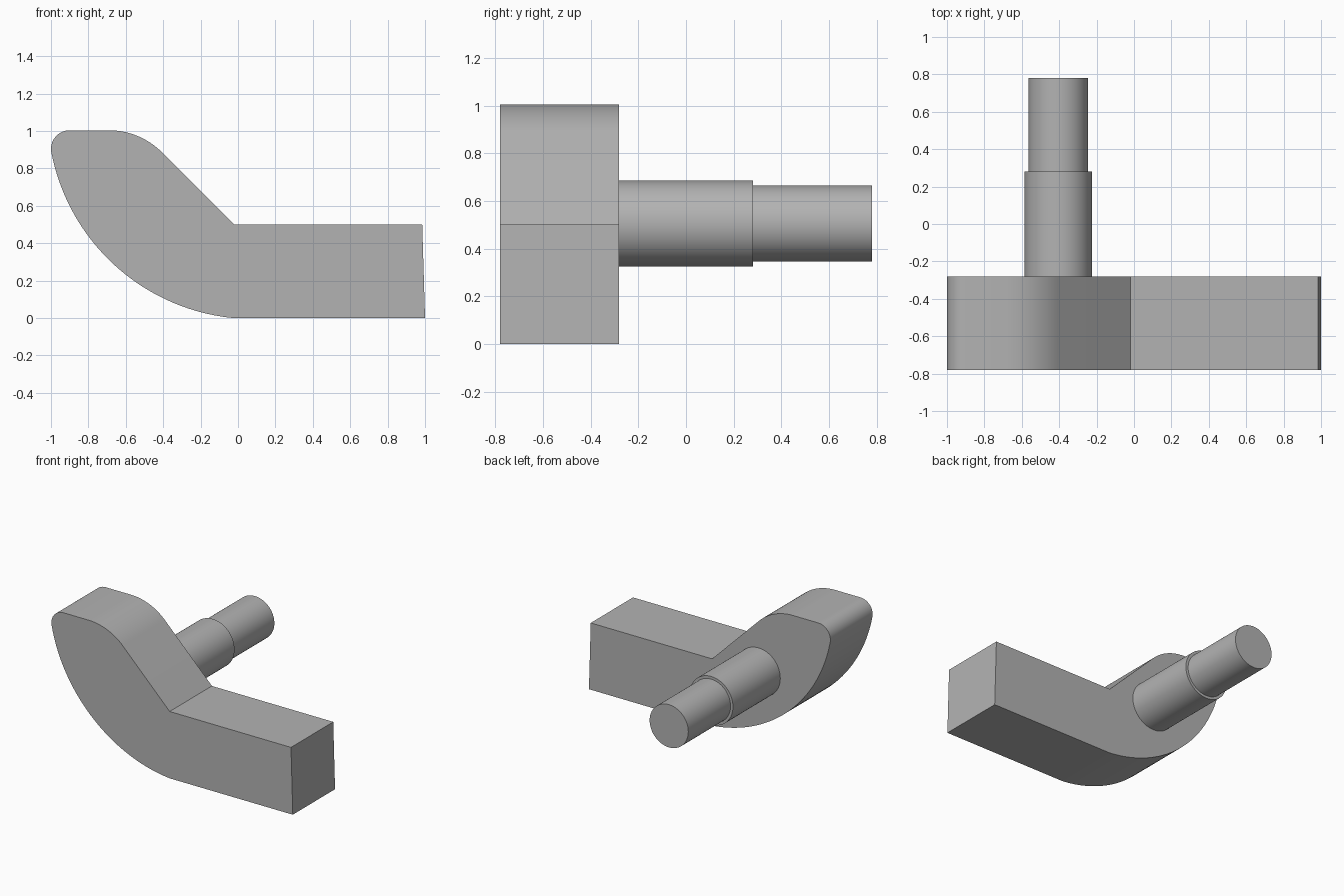
import bpy
from math import radians, cos, sin
from mathutils import Vector

if "Cube" in bpy.data.objects:
    bpy.data.objects.remove(bpy.data.objects["Cube"])

grey = bpy.data.materials.new("plain grey")
grey.use_nodes = True
colour = (0.45, 0.45, 0.45, 1)
grey.diffuse_color = colour
grey.node_tree.nodes["Principled BSDF"].inputs["Base Color"].default_value = colour


def arc(cx, cz, r, start, end, steps):
    """Points of an arc in the XZ plane, angles in degrees."""
    angles = [radians(start + (end - start) * i / steps) for i in range(steps + 1)]
    return [(cx + r * cos(a), cz + r * sin(a)) for a in angles]


def finish(obj):
    obj.data.materials.append(grey)
    bpy.ops.object.select_all(action="DESELECT")
    obj.select_set(True)
    bpy.context.view_layer.objects.active = obj
    bpy.ops.object.shade_smooth_by_angle(angle=radians(30))


def prism(name, profile, y0, y1):
    """Closed XZ profile extruded along Y."""
    n = len(profile)
    verts = [(x, y, z) for y in (y0, y1) for x, z in profile]
    faces = [tuple(range(n)), tuple(reversed(range(n, 2 * n)))]
    faces += [(i, i + n, (i + 1) % n + n, (i + 1) % n) for i in range(n)]
    mesh = bpy.data.meshes.new(name)
    mesh.from_pydata(verts, [], faces)
    obj = bpy.data.objects.new(name, mesh)
    bpy.context.collection.objects.link(obj)
    finish(obj)


def shaft(name, radius, y0, y1):
    bpy.ops.mesh.primitive_cylinder_add(
        vertices=72, radius=radius, depth=y1 - y0,
        location=(-0.405, (y0 + y1) / 2, 0.505), rotation=(radians(90), 0, 0))
    obj = bpy.context.object
    obj.name = name
    finish(obj)


# Bent lever: straight arm, sloped shoulder, rounded tip, curved underside
outline = [(1.0, 0.0), (0.985, 0.5), (-0.02, 0.5)]
outline += arc(-0.69, 0.604, 0.4, 45, 90, 16)
outline += arc(-0.9, 0.904, 0.1, 90, 188, 14)
outline += arc(0.082, 1.095, 1.1, 191.8, 264.7, 40)
outline.reverse()
prism("lever_body", outline[::-1], -0.78, -0.28)

# Stepped pin behind the lever
shaft("pin_shoulder", 0.18, -0.28, 0.28)
shaft("pin_end", 0.16, 0.28, 0.78)
